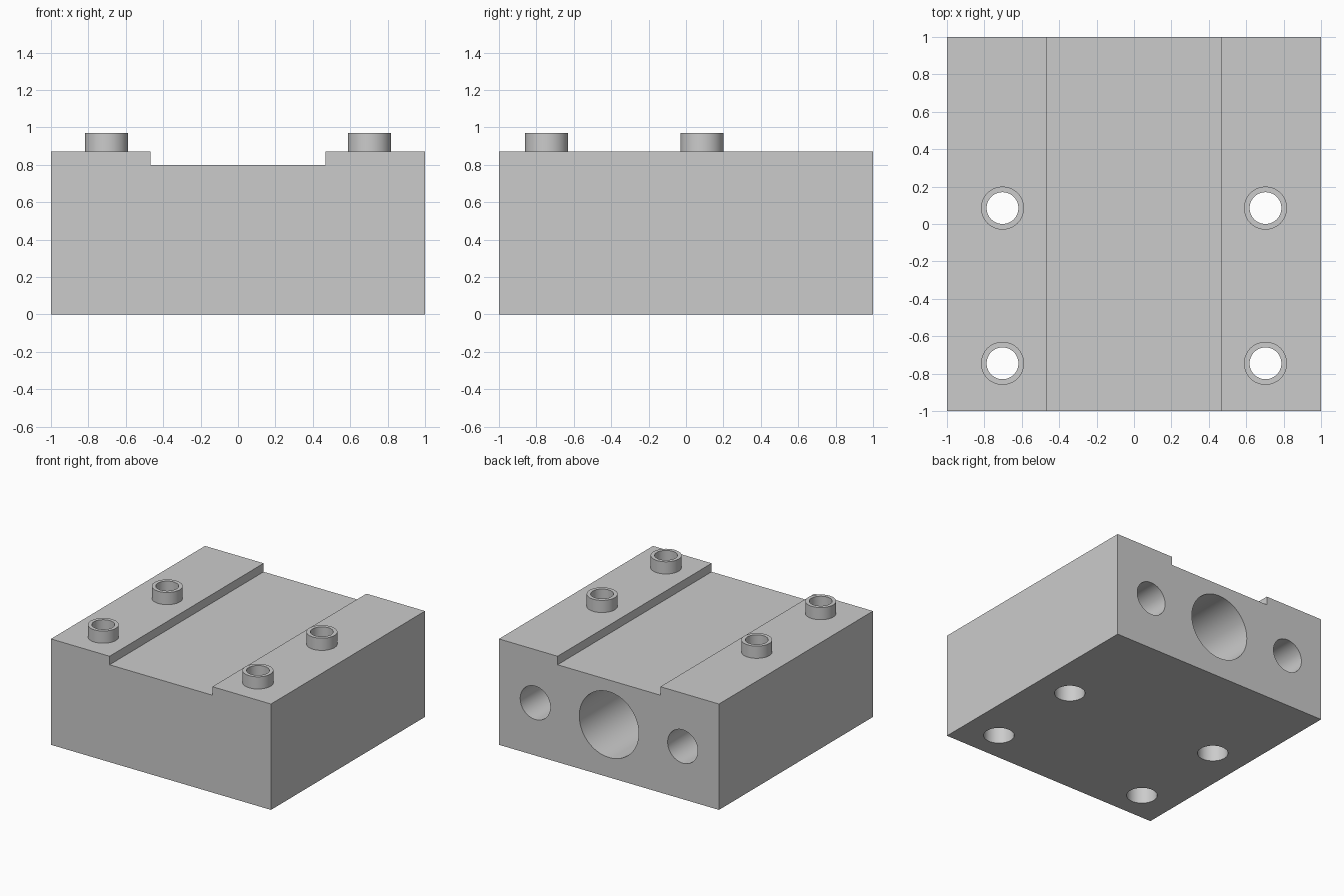
import bpy
import bmesh
from math import pi, radians

cube = bpy.data.objects.get("Cube")
if cube:
    bpy.data.objects.remove(cube, do_unlink=True)

# Main sizes
TOP, FLOOR, HALF_GROOVE = 0.87, 0.80, 0.467
SLEEVE_TOP, SLEEVE_DEPTH = 0.97, 0.10
SLEEVE_R, BORE_R = 0.115, 0.085
BOLT_X, BOLT_YS = 0.703, (-0.745, 0.085)

grey = bpy.data.materials.new("plain grey")
grey.use_nodes = True
colour = (0.60, 0.60, 0.60, 1)
grey.diffuse_color = colour
grey.node_tree.nodes["Principled BSDF"].inputs["Base Color"].default_value = colour


def activate(obj):
    bpy.ops.object.select_all(action="DESELECT")
    obj.select_set(True)
    bpy.context.view_layer.objects.active = obj


def cylinder(name, radius, start, length, axis="z"):
    """Cylinder from a start point, running along +z or +y."""
    x, y, z = start
    centre = (x, y, z + length / 2) if axis == "z" else (x, y + length / 2, z)
    turn = (0, 0, 0) if axis == "z" else (pi / 2, 0, 0)
    bpy.ops.mesh.primitive_cylinder_add(
        vertices=64, radius=radius, depth=length, location=centre, rotation=turn)
    obj = bpy.context.object
    obj.name = name
    obj.data.materials.append(grey)
    return obj


def cut(target, cutter):
    """Subtract the cutter and discard it."""
    cutter.hide_render = True
    mod = target.modifiers.new("cut", "BOOLEAN")
    mod.operation, mod.solver, mod.object = "DIFFERENCE", "EXACT", cutter
    activate(target)
    bpy.ops.object.modifier_apply(modifier=mod.name)
    bpy.data.objects.remove(cutter, do_unlink=True)


def smooth(obj):
    activate(obj)
    bpy.ops.object.shade_smooth_by_angle(angle=radians(30))


# Block: grooved profile extruded from front to back
right = [(1, 0), (1, TOP), (HALF_GROOVE, TOP), (HALF_GROOVE, FLOOR)]
profile = right + [(-x, z) for x, z in reversed(right)]
bm = bmesh.new()
face = bm.faces.new([bm.verts.new((x, -1, z)) for x, z in profile])
extruded = bmesh.ops.extrude_face_region(bm, geom=[face])["geom"]
bmesh.ops.translate(bm, vec=(0, 2, 0),
                    verts=[v for v in extruded if isinstance(v, bmesh.types.BMVert)])
bmesh.ops.recalc_face_normals(bm, faces=bm.faces)
mesh = bpy.data.meshes.new("block")
bm.to_mesh(mesh)
bm.free()
mesh.materials.append(grey)
block = bpy.data.objects.new("block", mesh)
bpy.context.collection.objects.link(block)

# Blind bores in the back face
for x, radius in ((0, 0.27), (0.67, 0.137), (-0.67, 0.137)):
    cut(block, cylinder("back_bore", radius, (x, 0.3, 0.433), 1, "y"))

# Bolt holes, bottom counterbores and raised sleeves
for side, x in (("left", BOLT_X), ("right", -BOLT_X)):
    for end, y in zip(("front", "back"), BOLT_YS):
        seat = TOP - SLEEVE_DEPTH
        cut(block, cylinder("bolt_hole", BORE_R, (x, y, -0.1), 1.2))
        cut(block, cylinder("counterbore", SLEEVE_R, (x, y, -0.1), 0.25))
        cut(block, cylinder("sleeve_seat", SLEEVE_R, (x, y, seat), 0.3))
        sleeve = cylinder(f"{end}_{side}_sleeve", SLEEVE_R, (x, y, seat), SLEEVE_TOP - seat)
        cut(sleeve, cylinder("sleeve_bore", BORE_R, (x, y, seat - 0.1), 0.5))
        smooth(sleeve)

smooth(block)
